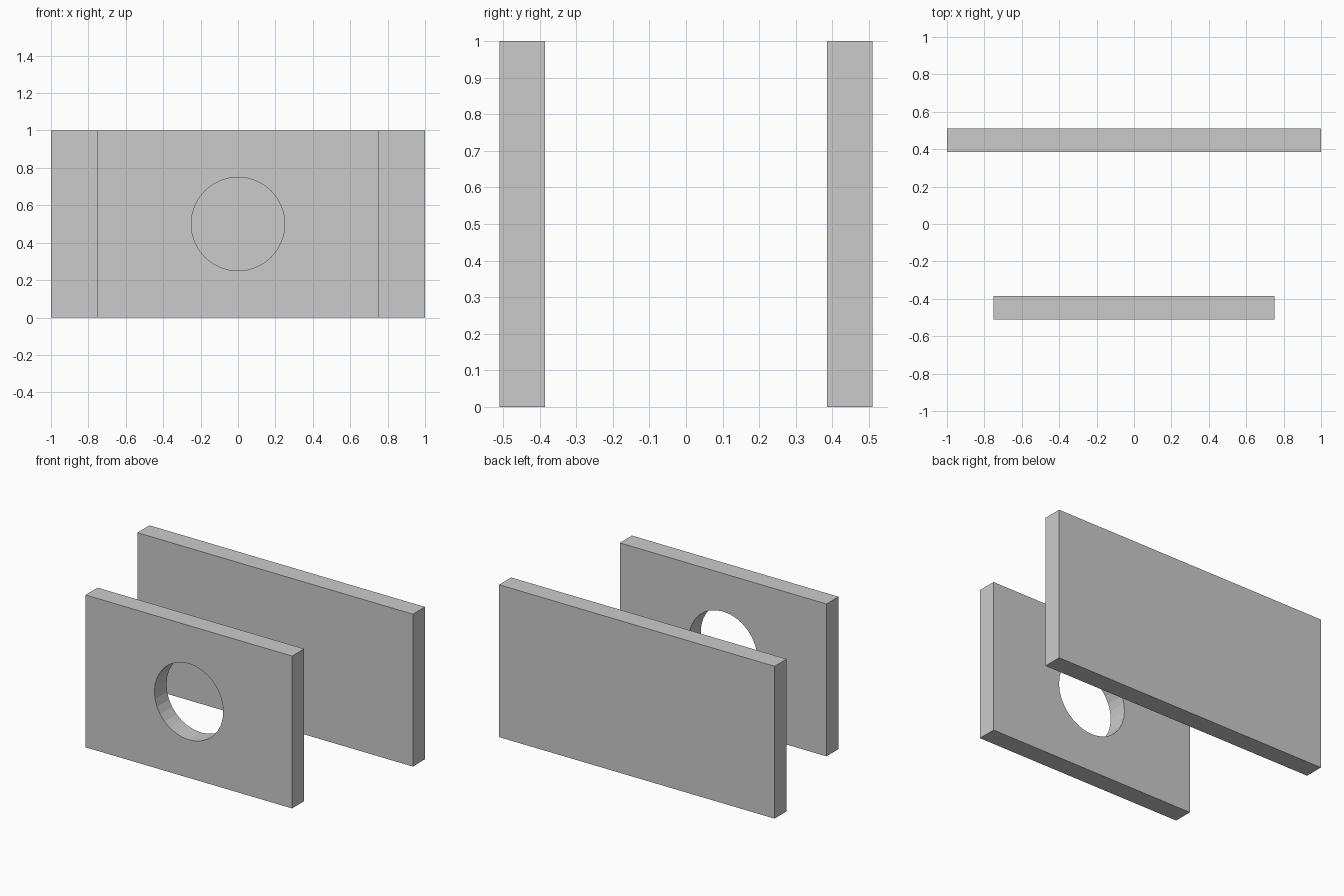
import bpy
import math

if "Cube" in bpy.data.objects:
    bpy.data.objects.remove(bpy.data.objects["Cube"])

HEIGHT = 1.0
THICKNESS = 0.125
OFFSET_Y = 0.4475


def plate(name, width, y):
    """Upright rectangular plate standing on z = 0."""
    bpy.ops.mesh.primitive_cube_add(size=1, location=(0, y, HEIGHT / 2))
    obj = bpy.context.object
    obj.name = name
    obj.scale = (width, THICKNESS, HEIGHT)
    bpy.ops.object.transform_apply(location=False, rotation=False, scale=True)
    return obj


# Wide solid plate at the back, narrower plate at the front
plate("back_plate", 2.0, OFFSET_Y)
front = plate("front_plate", 1.5, -OFFSET_Y)

# Round hole through the middle of the front plate
bpy.ops.mesh.primitive_cylinder_add(
    vertices=32, radius=0.25, depth=THICKNESS * 3,
    location=(0, -OFFSET_Y, HEIGHT / 2), rotation=(math.pi / 2, 0, 0))
cutter = bpy.context.object
cutter.name = "hole_cutter"

cut = front.modifiers.new("round_hole", 'BOOLEAN')
cut.operation = 'DIFFERENCE'
cut.solver = 'EXACT'
cut.object = cutter
bpy.context.view_layer.objects.active = front
bpy.ops.object.modifier_apply(modifier=cut.name)
bpy.data.objects.remove(cutter, do_unlink=True)
